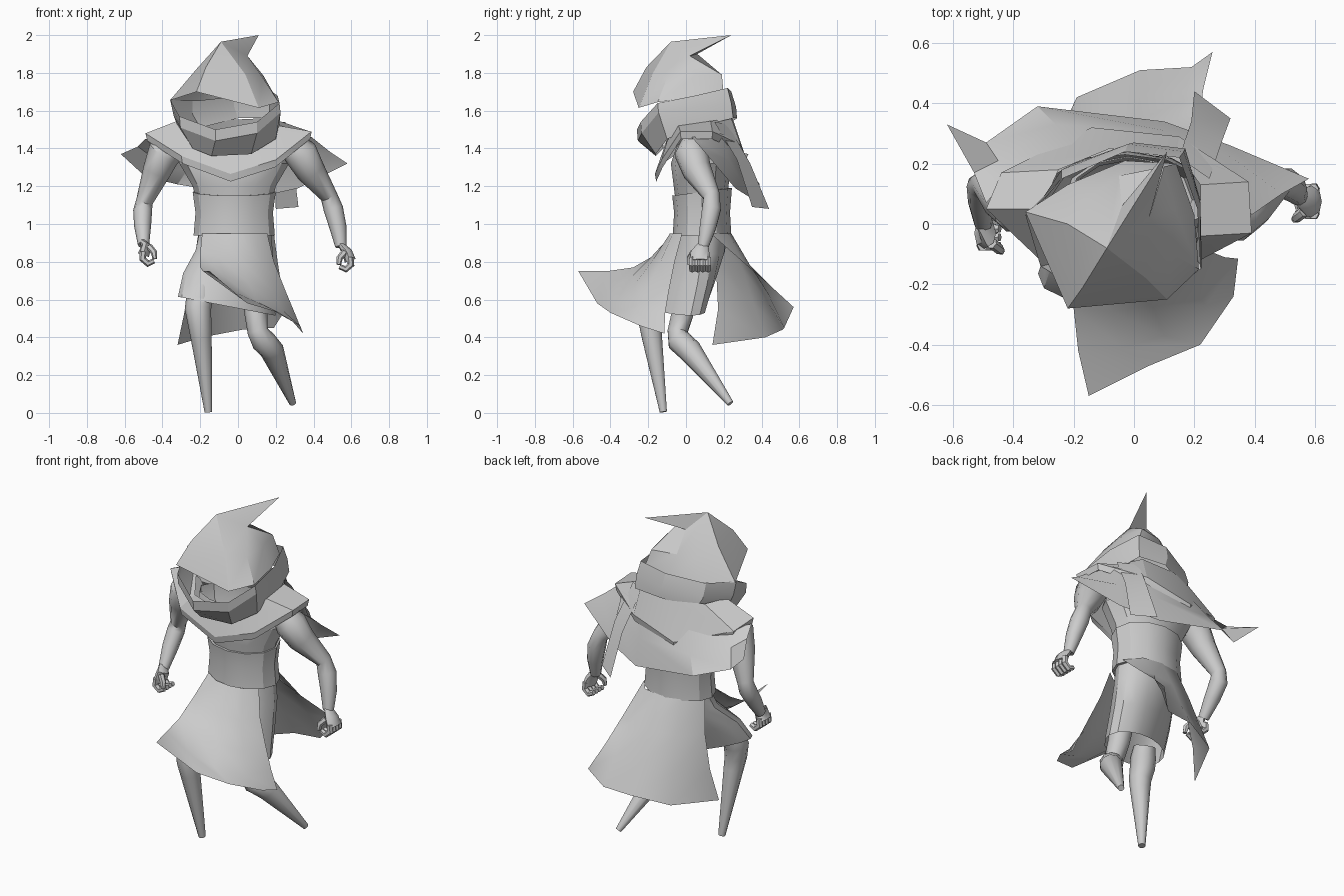
import bpy, bmesh, math
from mathutils import Vector

grey = bpy.data.materials.new("plain grey")
grey.diffuse_color = (0.6, 0.6, 0.6, 1)


def loft(name, rings, closed=True, caps=False, angle=30):
    """Skin rows of points; coincident points are merged."""
    bm = bmesh.new()
    rows = [[bm.verts.new(p) for p in r] for r in rings]
    n = len(rows[0])
    for a, b in zip(rows, rows[1:]):
        for i in range(n if closed else n - 1):
            j = (i + 1) % n
            bm.faces.new((a[i], a[j], b[j], b[i]))
    if caps:
        bm.faces.new(rows[0])
        bm.faces.new(rows[-1])
    bmesh.ops.remove_doubles(bm, verts=bm.verts, dist=0.0005)
    bmesh.ops.recalc_face_normals(bm, faces=bm.faces)
    me = bpy.data.meshes.new(name)
    bm.to_mesh(me)
    bm.free()
    me.materials.append(grey)
    me.shade_smooth()
    me.set_sharp_from_angle(angle=math.radians(angle))
    ob = bpy.data.objects.new(name, me)
    bpy.context.collection.objects.link(ob)
    return ob


def tube(name, path, n=10, flat=1.0, angle=40):
    """Limb through (x, y, z, radius) points; flat scales the sideways width."""
    pts = [Vector(p[:3]) for p in path]
    rings = []
    for i, p in enumerate(pts):
        d = (pts[min(i + 1, len(pts) - 1)] - pts[max(i - 1, 0)]).normalized()
        u = d.cross(Vector((0, 1, 0))).normalized()
        v = d.cross(u)
        r = path[i][3]
        rings.append([p + u * r * flat * math.cos(t) + v * r * math.sin(t)
                      for t in (k * math.tau / n for k in range(n))])
    return loft(name, rings, True, True, angle)


def ellipse(cx, cy, z, rx, ry, n=12, tilt=0.0, shear=0.0, roll=0.0):
    """Ring with front/back tilt, sideways roll and forward shear."""
    return [(cx + rx * math.cos(t), cy + ry * math.sin(t) + shear * math.cos(t),
             z + tilt * math.sin(t) + roll * math.cos(t))
            for t in (k * math.tau / n for k in range(n))]


# Pointed hood with a bent tip
P, K, S, T = (-.09, -.08, 1.965), (.05, .02, 1.89), (-.04, .06, 1.90), (.11, .24, 2.0)
loft("hood", [
    [(-.22, -.28, 1.70), (.11, -.25, 1.615), (.215, -.15, 1.645), (.2, .03, 1.67),
     (.14, .2, 1.68), (-.03, .21, 1.67), (-.22, .13, 1.65), (-.36, .04, 1.655)],
    [(-.17, -.21, 1.83), (.04, -.18, 1.79), (.13, -.1, 1.775), (.135, .05, 1.785),
     (.1, .19, 1.79), (-.05, .16, 1.79), (-.16, .08, 1.80), (-.22, 0, 1.82)],
    [P, P, K, K, K, S, P, P],
    [T] * 8], angle=25)

# Scarf wrapped around the face
loft("face_scarf", [
    [(-.12, -.26, 1.50), (.1, -.24, 1.54), (.22, -.15, 1.64), (.21, .05, 1.68),
     (.15, .22, 1.72), (-.03, .24, 1.70), (-.24, .15, 1.66), (-.36, .03, 1.66), (-.31, -.14, 1.57)],
    [(-.12, -.255, 1.44), (.1, -.235, 1.48), (.225, -.145, 1.59), (.22, .07, 1.62),
     (.165, .24, 1.64), (-.02, .265, 1.62), (-.24, .18, 1.58), (-.34, .03, 1.57), (-.305, -.14, 1.51)],
    [(-.14, -.16, 1.36), (.07, -.16, 1.37), (.2, -.1, 1.45), (.22, .08, 1.52),
     (.17, .25, 1.56), (0, .27, 1.56), (-.2, .2, 1.51), (-.31, .04, 1.50), (-.24, -.12, 1.40)]],
    angle=25)

# Cowl over the shoulders, with a turned-down rim
rim = [(-.04, -.165, 1.265), (.2, -.13, 1.34), (.39, -.03, 1.49), (.38, .14, 1.49),
       (.15, .29, 1.42), (-.14, .32, 1.34), (-.44, .17, 1.43), (-.49, .05, 1.48), (-.3, -.13, 1.36)]
loft("shoulder_cowl", [
    [(-.05, -.11, 1.40), (.12, -.1, 1.44), (.22, -.04, 1.52), (.22, .13, 1.545),
     (.14, .24, 1.56), (-.08, .25, 1.55), (-.25, .18, 1.55), (-.31, .05, 1.55), (-.22, -.1, 1.45)],
    rim,
    [(x * .98, .08 + (y - .08) * .97, z - .04) for x, y, z in rim]], angle=28)

# Short back cape with two side points
loft("back_cape", [
    [(.39, .03, 1.46), (.3, .18, 1.48), (.1, .26, 1.46), (-.2, .26, 1.42), (-.42, .15, 1.44), (-.49, .07, 1.45)],
    [(.49, .1, 1.38), (.31, .23, 1.34), (.1, .31, 1.3), (-.26, .33, 1.3), (-.45, .21, 1.35), (-.53, .17, 1.41)],
    [(.58, .15, 1.32), (.32, .26, 1.19), (.1, .34, 1.14), (-.32, .39, 1.21), (-.49, .27, 1.25), (-.62, .33, 1.37)]],
    closed=False)

# Loose scarf end hanging down the back
loft("scarf_tail", [
    [(.15, .22, 1.53), (.25, .15, 1.54)],
    [(.19, .34, 1.32), (.29, .27, 1.34)],
    [(.2, .44, 1.08), (.32, .35, 1.09)]], closed=False)

# Torso and belt
loft("chest", [ellipse(-.02, .08, 1.08, .19, .13), ellipse(-.02, .08, 1.2, .22, .145),
               ellipse(-.02, .08, 1.32, .29, .16), ellipse(-.03, .09, 1.41, .28, .14)])
loft("belt", [ellipse(-.02, .08, .94, .2, .14), ellipse(-.02, .085, .94, .215, .155),
              ellipse(-.02, .085, 1.06, .205, .148),
              ellipse(-.02, .085, 1.17, .22, .158, tilt=.02),
              ellipse(-.02, .085, 1.17, .195, .135, tilt=.02)])

# Wide short trousers with one slanted hem
loft("shorts", [ellipse(-.015, .085, .95, .19, .135, 16),
                ellipse(-.02, .065, .85, .205, .14, 16, shear=.02, roll=-.01),
                ellipse(-.05, -.01, .71, .24, .15, 16, shear=.07, roll=-.03),
                ellipse(-.06, -.07, .565, .258, .145, 16, shear=.095, roll=-.05)])

# Front skirt panel blown forward
loft("front_skirt", [
    [(-.19, -.01, .95), (-.1, -.07, .95), (0, -.085, .95), (.09, -.07, .95), (.155, -.02, .95)],
    [(-.2, -.14, .85), (-.11, -.18, .83), (.01, -.175, .81), (.12, -.14, .79), (.19, -.06, .8)],
    [(-.2, -.28, .77), (-.07, -.29, .72), (.06, -.27, .68), (.18, -.21, .65), (.25, -.09, .65)],
    [(-.185, -.42, .75), (-.04, -.41, .65), (.1, -.37, .59), (.24, -.27, .54), (.3, -.11, .53)],
    [(-.15, -.57, .75), (.05, -.47, .58), (.22, -.40, .53), (.33, -.24, .46), (.345, -.115, .42)]],
    closed=False, angle=60)

# Back skirt panel
loft("back_skirt", [
    [(-.21, .12, .95), (-.12, .22, .95), (0, .24, .95), (.12, .22, .95), (.19, .13, .95)],
    [(-.24, .16, .75), (-.14, .3, .76), (.01, .34, .77), (.14, .34, .78), (.21, .3, .8)],
    [(-.28, .17, .55), (-.17, .36, .57), (.02, .43, .59), (.17, .44, .62), (.23, .45, .67)],
    [(-.32, .14, .36), (-.19, .42, .40), (.02, .51, .44), (.19, .52, .45), (.26, .57, .56)]],
    closed=False, angle=60)

# Legs tapering to small stumps
tube("left_leg", [(-.195, -.14, .66, .06), (-.205, -.165, .6, .07), (-.212, -.18, .55, .07),
                  (-.203, -.19, .47, .062), (-.195, -.18, .4, .056), (-.157, -.12, .005, .02)])
tube("right_leg", [(.09, .0, .62, .066), (.095, -.02, .52, .06), (.105, -.045, .43, .055),
                   (.135, -.035, .38, .066), (.18, .02, .33, .064), (.29, .235, .05, .018)])

# Arms
tube("left_arm", [(-.33, .06, 1.41, .07), (-.395, .06, 1.37, .09), (-.43, .08, 1.28, .075),
                  (-.495, .135, 1.12, .045), (-.505, .125, 1.07, .05), (-.505, .07, .99, .045),
                  (-.5, .0, .89, .03)])
tube("right_arm", [(.28, .04, 1.42, .07), (.335, .03, 1.37, .09), (.385, .06, 1.28, .078),
                   (.48, .135, 1.15, .046), (.505, .135, 1.08, .052), (.53, .115, .98, .045),
                   (.545, .09, .88, .03)])


# Loosely closed hands
def hand(side, s, wrist, c):
    cx, cy, cz = c
    tube(side + "_palm", [(*wrist, .03), (cx + s * .01, cy, cz + .045, .05),
                          (cx + s * .026, cy, cz, .055)], 8, flat=.55)
    curl = [(.026, .02, .018), (.03, -.02, .019), (.002, -.045, .018), (-.03, -.03, .014)]
    for i in range(4):
        y = cy - .042 + .028 * i
        tube(f"{side}_finger_{i + 1}", [(cx + s * dx, y, cz + dz, r) for dx, dz, r in curl], 6)
    tube(side + "_thumb", [(cx - s * .005, cy - .035, cz + .045, .018),
                           (cx - s * .03, cy - .055, cz + .015, .017),
                           (cx - s * .035, cy - .06, cz - .02, .012)], 6)


hand("left", -1, (-.5, .0, .9), (-.475, -.03, .835))
hand("right", 1, (.545, .09, .89), (.568, .075, .805))
